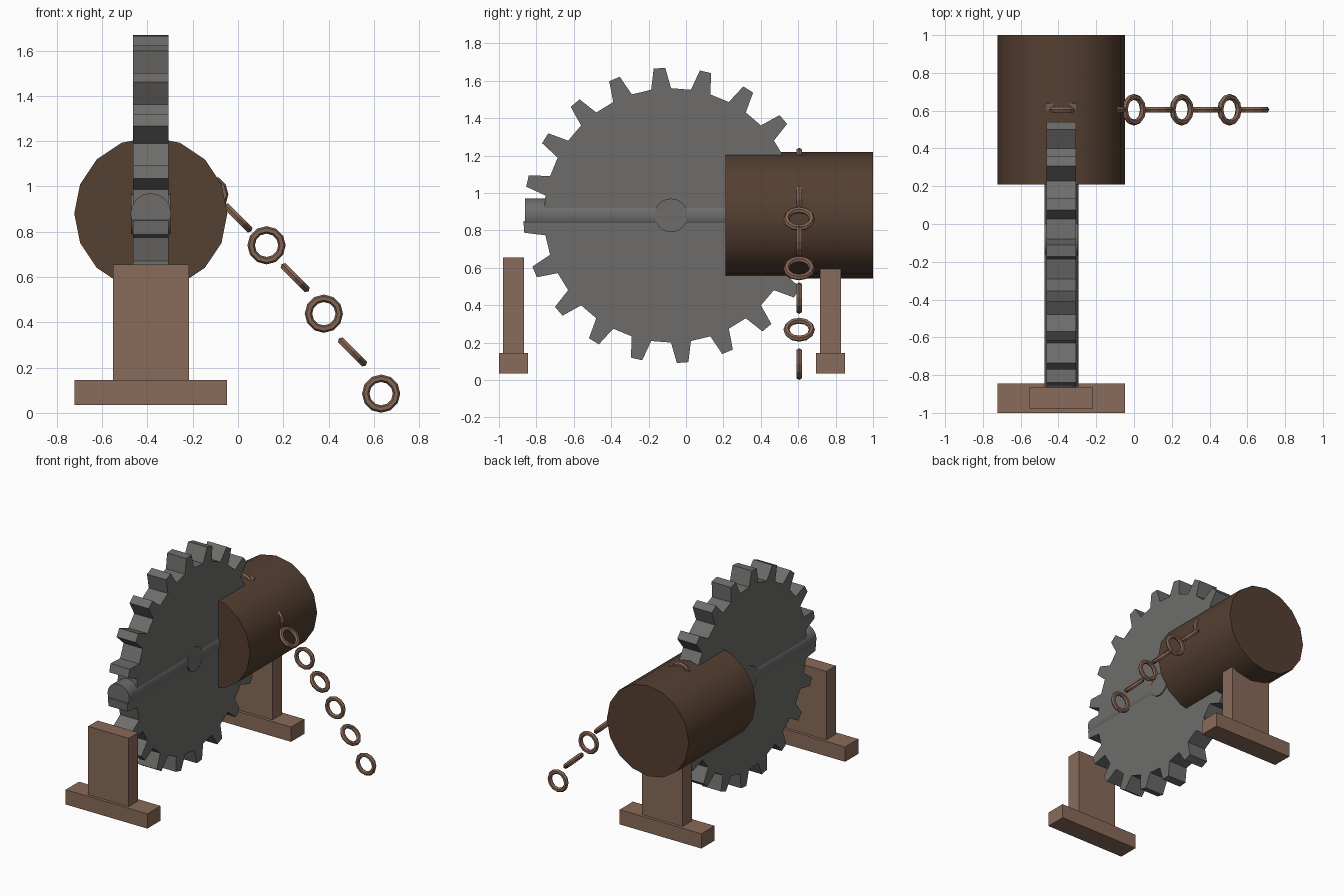
import bpy
import bmesh
from math import pi, sin, cos, radians

cube = bpy.data.objects.get("Cube")
if cube:
    bpy.data.objects.remove(cube, do_unlink=True)


def material(name, rgb):
    m = bpy.data.materials.new(name)
    m.use_nodes = True
    m.diffuse_color = (*rgb, 1)
    bsdf = next(n for n in m.node_tree.nodes if n.type == 'BSDF_PRINCIPLED')
    bsdf.inputs["Base Color"].default_value = (*rgb, 1)
    return m


DARK_WOOD = material("dark wood", (0.09, 0.05, 0.031))
LIGHT_WOOD = material("light wood", (0.25, 0.145, 0.10))
GREY = material("grey metal", (0.155, 0.152, 0.148))
BRONZE = material("brown chain", (0.235, 0.13, 0.087))

AXIS_X, AXIS_Z = -0.385, 0.88   # line of the drum and shaft
GEAR_Y = -0.08


def finish(name, mat):
    ob = bpy.context.object
    ob.name = ob.data.name = name
    ob.data.materials.append(mat)
    return ob


def box(name, x, y, z, mat):
    spans = (x, y, z)
    bpy.ops.mesh.primitive_cube_add(size=1, location=[sum(s) / 2 for s in spans])
    ob = finish(name, mat)
    ob.scale = [s[1] - s[0] for s in spans]
    return ob


def cylinder(name, radius, length, centre, rotation, mat):
    bpy.ops.mesh.primitive_cylinder_add(vertices=16, radius=radius, depth=length,
                                        location=centre, rotation=rotation)
    ob = finish(name, mat)
    bpy.ops.object.shade_smooth_by_angle(angle=radians(30))
    return ob


def gear(name, teeth, root, tip, half_width, centre, mat):
    # Tapered teeth: wide at the root, half as wide at the tip
    pitch = 2 * pi / teeth
    outline = []
    for i in range(teeth):
        mid = (i + 0.25) * pitch
        for r, a in ((root, -pitch / 4), (tip, -pitch / 8),
                     (tip, pitch / 8), (root, pitch / 4)):
            outline.append((r * cos(mid + a), r * sin(mid + a)))
    bm = bmesh.new()
    face = bm.faces.new([bm.verts.new((-half_width, y, z)) for y, z in outline])
    new = bmesh.ops.extrude_face_region(bm, geom=[face])["geom"]
    moved = [v for v in new if isinstance(v, bmesh.types.BMVert)]
    bmesh.ops.translate(bm, verts=moved, vec=(2 * half_width, 0, 0))
    # Keep both caps even when the extrusion removes the first one
    bmesh.ops.holes_fill(bm, edges=[e for e in bm.edges if e.is_boundary], sides=0)
    bmesh.ops.recalc_face_normals(bm, faces=bm.faces)
    mesh = bpy.data.meshes.new(name)
    bm.to_mesh(mesh)
    bm.free()
    ob = bpy.data.objects.new(name, mesh)
    ob.location = centre
    mesh.materials.append(mat)
    bpy.context.collection.objects.link(ob)
    return ob


# Gear wheel with its hub
gear("gear_wheel", 20, 0.68, 0.79, 0.079, (AXIS_X, GEAR_Y, AXIS_Z), GREY)
cylinder("gear_hub", 0.09, 0.176, (AXIS_X, GEAR_Y, AXIS_Z), (0, pi / 2, 0), GREY)

# Shaft and winding drum
cylinder("shaft", 0.09, 1.16, (AXIS_X, -0.28, AXIS_Z), (pi / 2, 0, 0), GREY)
cylinder("drum", 0.338, 0.79, (AXIS_X, 0.605, AXIS_Z), (pi / 2, 0, 0), DARK_WOOD)

# Two stands
for side, y in (("front", -0.922), ("back", 0.772)):
    box(side + "_stand_base", (-0.722, -0.048), (y - 0.078, y + 0.078),
        (0.035, 0.145), LIGHT_WOOD)
    box(side + "_stand_post", (-0.552, -0.217), (y - 0.056, y + 0.056),
        (0.145, 0.655), LIGHT_WOOD)

# Chain of alternating links hanging off the drum
link_heights = (0.085, 0.269, 0.438, 0.597, 0.74, 0.861, 0.965, 1.05, 1.157)
for i, z in enumerate(link_heights):
    turn = (pi / 2, 0, 0) if i % 2 == 0 else (0, pi / 4, 0)
    bpy.ops.mesh.primitive_torus_add(major_segments=12, minor_segments=6,
                                     major_radius=0.068, minor_radius=0.0165,
                                     location=(0.632 - 0.1265 * i, 0.605, z),
                                     rotation=turn)
    finish(f"chain_link_{i + 1}", BRONZE)
